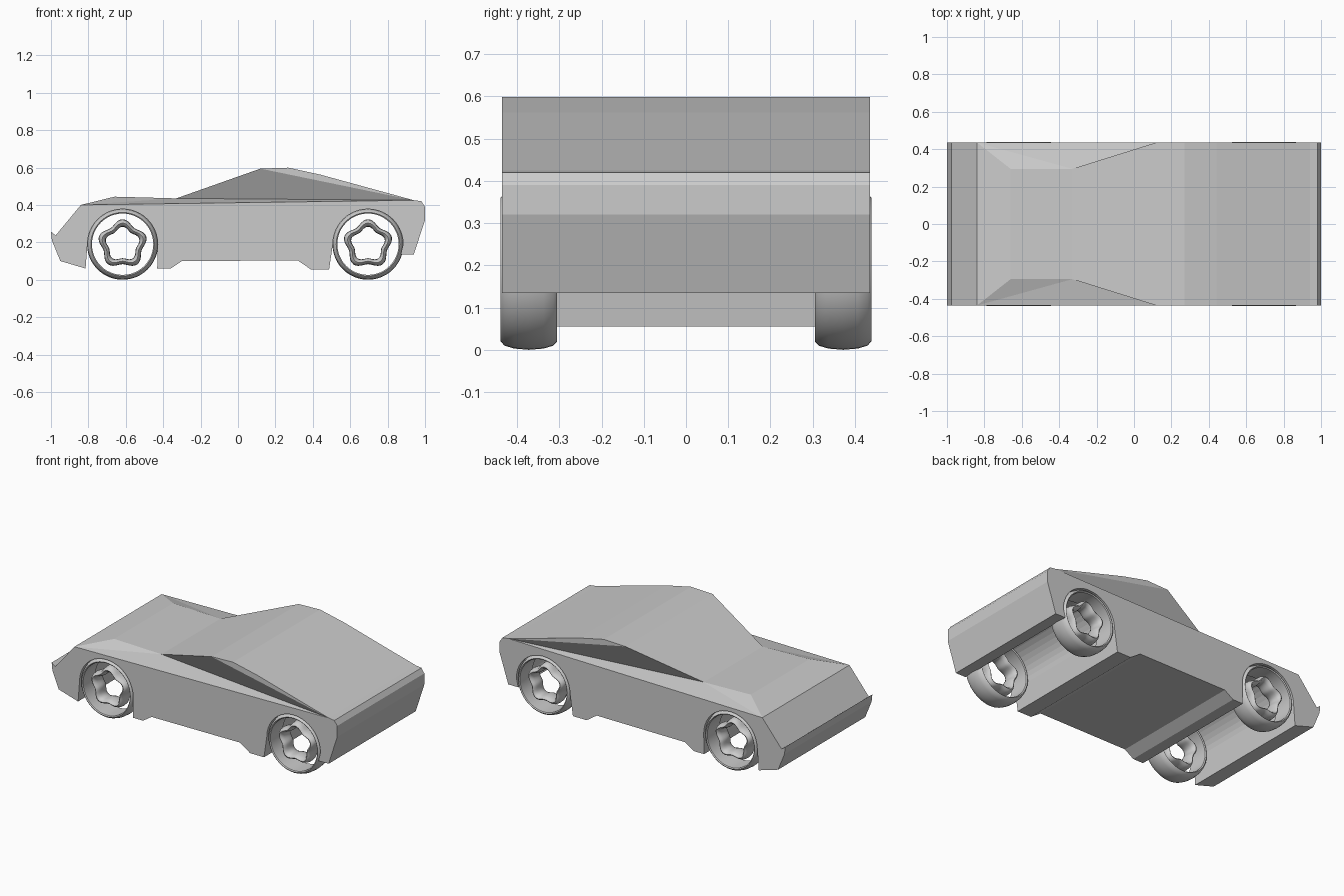
import bpy, bmesh
from math import sin, cos, pi

if "Cube" in bpy.data.objects:
    bpy.data.objects.remove(bpy.data.objects["Cube"])

W = 0.436            # half width of the body
AXLES = (-0.617, 0.695)
HUB_Z = 0.19


def finish(bm, name):
    bmesh.ops.remove_doubles(bm, verts=bm.verts, dist=0.0005)
    bmesh.ops.recalc_face_normals(bm, faces=bm.faces)
    mesh = bpy.data.meshes.new(name)
    bm.to_mesh(mesh)
    bm.free()
    ob = bpy.data.objects.new(name, mesh)
    bpy.context.collection.objects.link(ob)
    return ob


def arch(cx, r=0.188, n=20):
    return [(cx - r * cos(pi * i / n), HUB_Z + r * sin(pi * i / n)) for i in range(n + 1)]


# Body: lower side outline, running under the car from nose to tail
lower = [(-0.84, 0.40), (-0.975, 0.237), (-1.0, 0.257), (-0.995, 0.21), (-0.95, 0.10), (-0.815, 0.06)]
lower += arch(AXLES[0])
lower += [(-0.432, 0.06), (-0.36, 0.06), (-0.30, 0.10), (0.32, 0.103), (0.39, 0.055), (0.487, 0.055)]
lower += arch(AXLES[1])
lower += [(0.87, 0.135), (0.94, 0.135), (1.0, 0.32), (1.0, 0.39), (0.98, 0.42), (0.94, 0.425)]

# Hood, windshield, roof and rear deck: x, z, half width
upper = [(-0.84, 0.40, W), (-0.66, 0.444, 0.295), (-0.33, 0.435, 0.295), (0.12, 0.594, W),
         (0.27, 0.599, W), (0.44, 0.562, W), (0.94, 0.425, W)]

bm = bmesh.new()


def rows(points):
    return [[bm.verts.new((x, s * w, z)) for x, z, w in points] for s in (-1, 1)]


low = rows([(x, z, W) for x, z in lower])
top = rows(upper)
for a, b in (low, top):
    for i in range(len(a) - 1):
        bm.faces.new((a[i], a[i + 1], b[i + 1], b[i]))
for side in low:
    bm.faces.new(side)
for A, B, C, D, E, F, G in top:
    bm.faces.new((A, B, C))      # hood flank
    bm.faces.new((A, C, G))      # belt ledge
    bm.faces.new((C, D, G))      # folded cabin side
    bm.faces.new((D, E, F, G))   # rear quarter
finish(bm, "car_body")


# Closed ring turned about the y axis; lobes give the five-cornered hub
def ring(name, profile, cx, cy, segs, lobe=0.0):
    bm = bmesh.new()
    loops = []
    for i in range(segs):
        t = 2 * pi * i / segs
        k = 1 + lobe * cos(5 * (t - pi / 2))
        loops.append([bm.verts.new((cx + r * k * cos(t), cy + y, HUB_Z + r * k * sin(t)))
                      for r, y in profile])
    n = len(profile)
    for i in range(segs):
        a, b = loops[i], loops[(i + 1) % segs]
        for j in range(n):
            bm.faces.new((a[j], a[(j + 1) % n], b[(j + 1) % n], b[j]))
    ob = finish(bm, name)
    bpy.ops.object.select_all(action='DESELECT')
    ob.select_set(True)
    bpy.context.view_layer.objects.active = ob
    bpy.ops.object.shade_smooth_by_angle(angle=0.8)


tyre = [(0.164, -0.062), (0.170, -0.067), (0.180, -0.058), (0.187, -0.035), (0.190, 0.0),
        (0.187, 0.035), (0.180, 0.058), (0.170, 0.067), (0.164, 0.062)]
hub = [(0.102 + 0.018 * cos(2 * pi * i / 12), 0.05 * sin(2 * pi * i / 12)) for i in range(12)]

for cx, end in zip(AXLES, ("front", "rear")):
    for s, side in ((-1, "right"), (1, "left")):
        ring(f"{end}_{side}_tyre", tyre, cx, s * 0.372, 48)
        ring(f"{end}_{side}_hub", hub, cx, s * 0.372, 60, 0.11)
